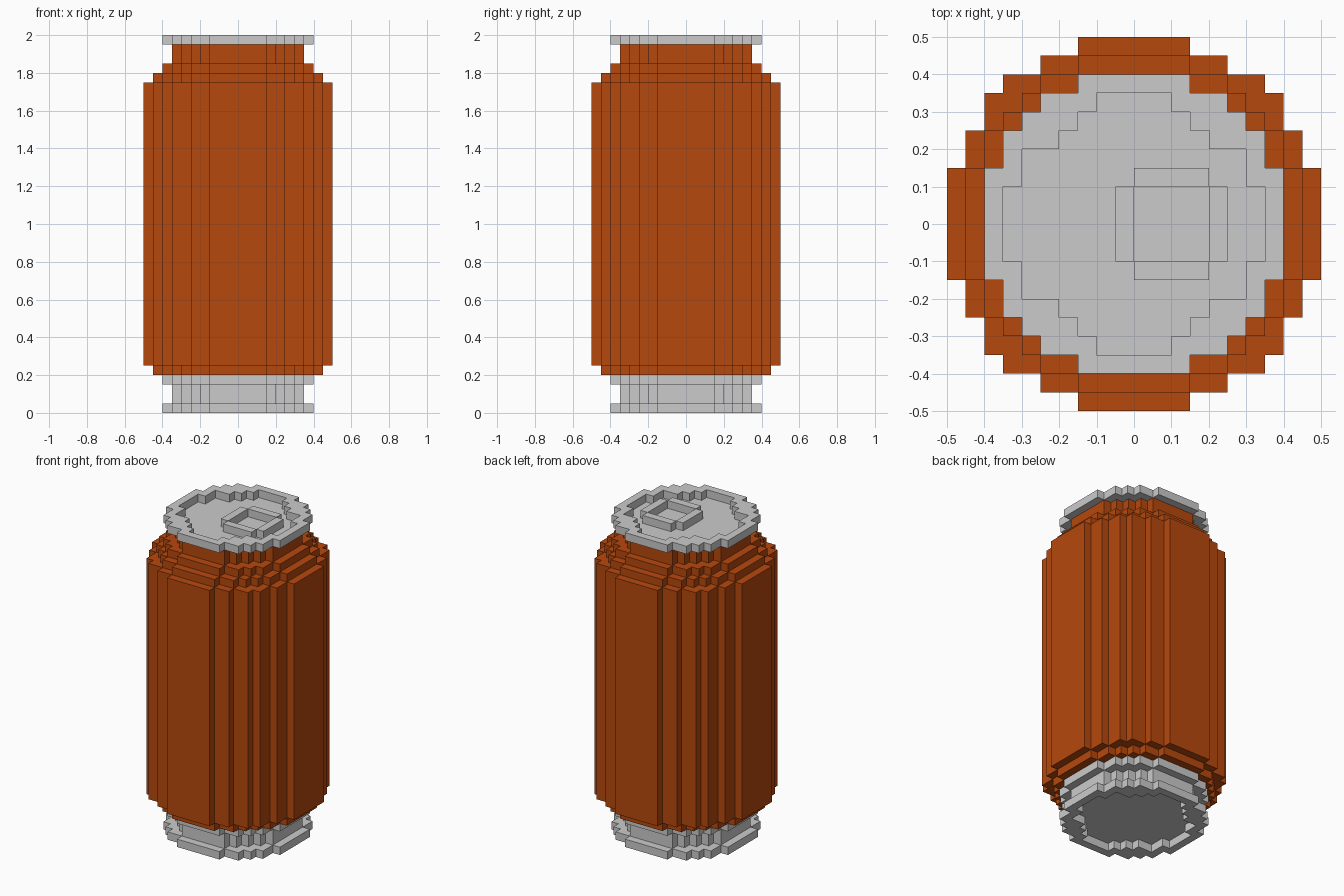
import bpy, bmesh

if "Cube" in bpy.data.objects:
    bpy.data.objects.remove(bpy.data.objects["Cube"])

U = 0.05  # size of one block


def disc(r):
    """Block cells of a stepped disc with radius r blocks."""
    return {(i, j) for i in range(-r, r) for j in range(-r, r)
            if (i + .5) ** 2 + (j + .5) ** 2 <= r * r}


def rect(x0, x1, y0, y1):
    return {(i, j) for i in range(x0, x1) for j in range(y0, y1)}


# stepped recess in both ends: half width of each row, from the middle outwards
recess = set()
for row, w in enumerate((7, 7, 6, 6, 4, 3, 2)):
    recess |= rect(-w, w, row, row + 1) | rect(-w, w, -row - 1, -row)

# pull tab: frame with a square opening
pull_tab = (rect(-1, 5, -2, 2) | rect(0, 4, -3, 3)) - rect(0, 4, -2, 2)

# horizontal bands: bottom, top (in blocks), {part: cells}, part owning the top faces
bands = [
    (0, 1, {"base": disc(8) - recess}, None),
    (1, 3, {"base": disc(7)}, None),
    (3, 4, {"base": disc(8)}, None),
    (4, 5, {"body": disc(9)}, None),
    (5, 35, {"body": disc(10)}, None),
    (35, 36, {"body": disc(9)}, None),
    (36, 37, {"body": disc(8)}, None),
    (37, 39, {"body": disc(7)}, "lid"),
    (39, 40, {"lid": disc(8) - recess, "pull_tab": pull_tab}, None),
]

meshes = {name: bmesh.new() for name in ("base", "body", "lid", "pull_tab")}


def face(part, pts):
    bm = meshes[part]
    bm.faces.new([bm.verts.new((x * U, y * U, z * U)) for x, y, z in pts])


# emit only the outer faces of every band
filled = [set().union(*b[2].values()) for b in bands]
for n, (z0, z1, parts, top_part) in enumerate(bands):
    below = filled[n - 1] if n else set()
    above = filled[n + 1] if n + 1 < len(bands) else set()
    for part, cells in parts.items():
        for i, j in cells:
            ring = [(i, j), (i + 1, j), (i + 1, j + 1), (i, j + 1)]
            if (i, j) not in above:
                face(top_part or part, [(x, y, z1) for x, y in ring])
            if (i, j) not in below:
                face(part, [(x, y, z0) for x, y in reversed(ring)])
            for k, (dx, dy) in enumerate(((0, -1), (1, 0), (0, 1), (-1, 0))):
                if (i + dx, j + dy) not in filled[n]:
                    a, b = ring[k], ring[(k + 1) % 4]
                    face(part, [(*a, z0), (*b, z0), (*b, z1), (*a, z1)])

# orange paint for the body
orange = bpy.data.materials.new("orange")
orange.diffuse_color = (0.47, 0.065, 0.004, 1)
orange.use_nodes = True
orange.node_tree.nodes["Principled BSDF"].inputs["Base Color"].default_value = orange.diffuse_color

# weld, merge flat areas and create the objects
for name, bm in meshes.items():
    bmesh.ops.remove_doubles(bm, verts=bm.verts[:], dist=0.001)
    bmesh.ops.dissolve_limit(bm, angle_limit=0.01, verts=bm.verts[:], edges=bm.edges[:])
    me = bpy.data.meshes.new(name)
    bm.to_mesh(me)
    bm.free()
    if name == "body":
        me.materials.append(orange)
    bpy.context.collection.objects.link(bpy.data.objects.new(name, me))
